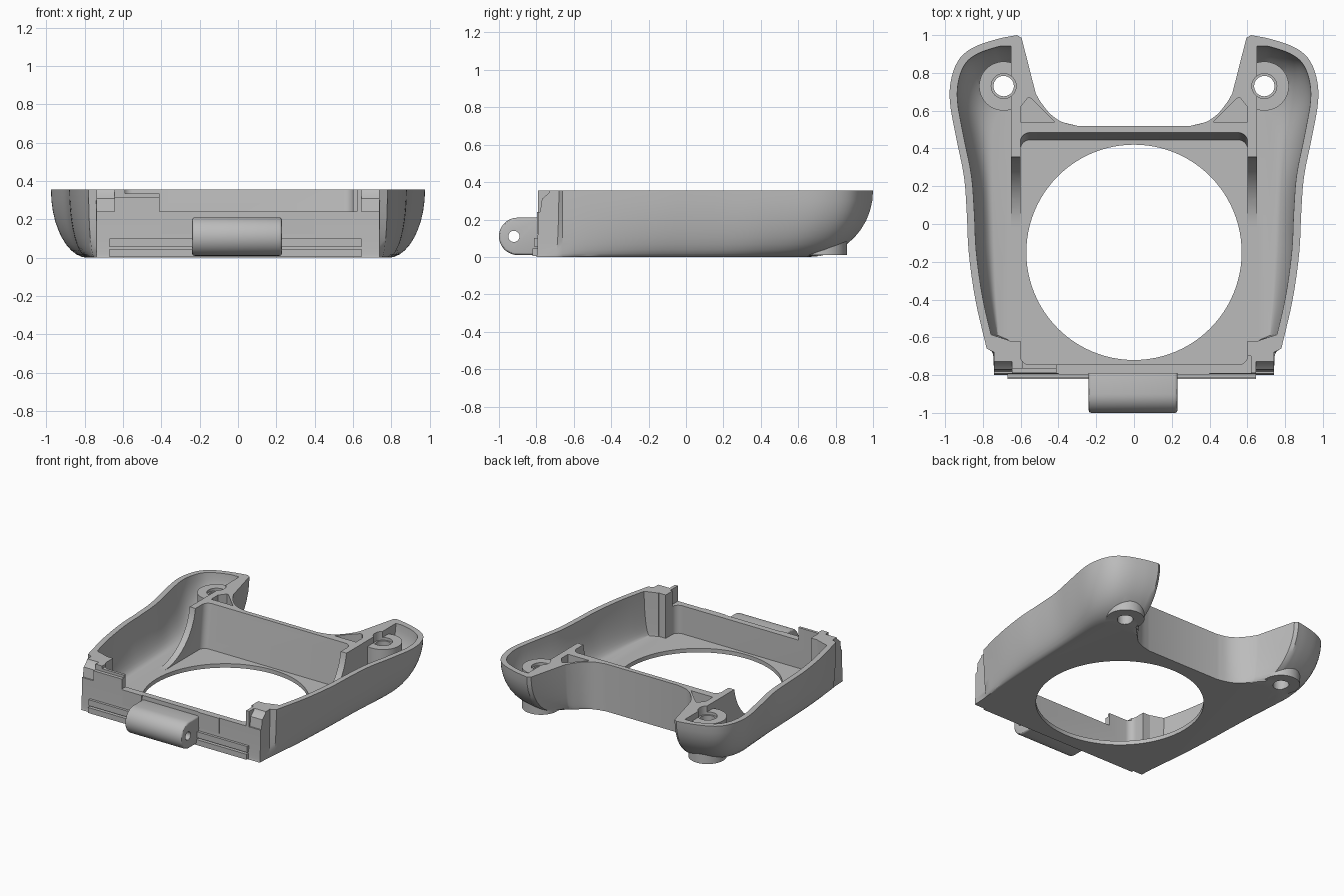
import bpy, bmesh, math
from mathutils import Vector as V

if "Cube" in bpy.data.objects:
    bpy.data.objects.remove(bpy.data.objects["Cube"])

H, FLOOR = 0.355, 0.03
grey = bpy.data.materials.new("plain grey")
grey.use_nodes = True
colour = (0.5, 0.5, 0.5, 1)
grey.diffuse_color = colour
grey.node_tree.nodes["Principled BSDF"].inputs["Base Color"].default_value = colour


def loft(name, rings):
    """Closed solid through rings of equal point count."""
    bm = bmesh.new()
    rows = [[bm.verts.new(p) for p in r] for r in rings]
    n = len(rows[0])
    for a, b in zip(rows, rows[1:]):
        for i in range(n):
            j = (i + 1) % n
            bm.faces.new((a[i], a[j], b[j], b[i]))
    bm.faces.new(rows[0])
    bm.faces.new(rows[-1])
    bmesh.ops.recalc_face_normals(bm, faces=bm.faces)
    me = bpy.data.meshes.new(name)
    bm.to_mesh(me)
    bm.free()
    me.materials.append(grey)
    ob = bpy.data.objects.new(name, me)
    bpy.context.collection.objects.link(ob)
    return ob


def prism_z(name, pts, z0, z1):
    return loft(name, [[(x, y, z) for x, y in pts] for z in (z0, z1)])


def prism_x(name, pts, x0, x1):
    return loft(name, [[(x, y, z) for y, z in pts] for x in (x0, x1)])


def box(name, x0, x1, y0, y1, z0, z1):
    return prism_z(name, [(x0, y0), (x1, y0), (x1, y1), (x0, y1)], z0, z1)


def arc(cx, cy, r, a0, a1, n):
    return [(cx + r * math.cos(math.radians(a0 + (a1 - a0) * i / n)),
             cy + r * math.sin(math.radians(a0 + (a1 - a0) * i / n))) for i in range(n + 1)]


def circle(cx, cy, r, n=48):
    return arc(cx, cy, r, 0, 360, n)[:-1]


def rounded(x, y0, y1, r):
    return (arc(x - r, y1 - r, r, 0, 90, 6) + arc(r - x, y1 - r, r, 90, 180, 6)
            + arc(r - x, y0 + r, r, 180, 270, 6) + arc(x - r, y0 + r, r, 270, 360, 6))


def smooth(pts, n=4):
    """Catmull-Rom curve through the points."""
    p = [V(q) for q in pts]
    p = [2 * p[0] - p[1]] + p + [2 * p[-1] - p[-2]]
    out = []
    for a, b, c, d in zip(p, p[1:], p[2:], p[3:]):
        for k in range(n):
            t = k / n
            out.append(0.5 * (2 * b + (c - a) * t + (2 * a - 5 * b + 4 * c - d) * t * t
                              + (3 * b - a - 3 * c + d) * t ** 3))
    return out + [p[-2]]


def inset(pts, d):
    out = []
    for i, p in enumerate(pts):
        t = (pts[min(i + 1, len(pts) - 1)] - pts[max(i - 1, 0)]).normalized()
        out.append(p + V((-t.y, t.x)) * d)
    return out


def bowl(name, top, bottom, z0, z1, steps=10):
    """Loft whose side wall follows a quarter ellipse."""
    rings = []
    for k in range(steps + 1):
        a = math.pi / 2 * k / steps
        s, z = math.sin(a), z0 + (z1 - z0) * (1 - math.cos(a))
        rings.append([(*(b + (t - b) * s), z) for t, b in zip(top, bottom)])
    return loft(name, rings)


def boolean(ob, tool, op="DIFFERENCE"):
    m = ob.modifiers.new("cut", "BOOLEAN")
    m.object, m.operation, m.solver = tool, op, "EXACT"
    bpy.context.view_layer.update()
    me = bpy.data.meshes.new_from_object(ob.evaluated_get(bpy.context.evaluated_depsgraph_get()))
    ob.modifiers.clear()
    ob.data = me
    bpy.data.objects.remove(tool)


# Outer shell: half outlines at the rim and at the underside
side_top = smooth([(.78, -.66), (.84, -.4), (.875, -.15), (.885, .05), (.9, .25), (.94, .45),
                   (.975, .65), (.965, .78), (.92, .88), (.84, .94), (.72, .98), (.62, 1)])
side_low = smooth([(.75, -.66), (.77, -.4), (.78, -.15), (.785, 0), (.79, .2), (.79, .38),
                   (.785, .5), (.77, .57), (.74, .62), (.7, .65), (.65, .66), (.6, .66)])
notch_top = smooth([(.52, .69), (.49, .64), (.44, .58), (.38, .54), (.3, .52)])
notch_low = smooth([(.52, .64), (.49, .62), (.44, .57), (.38, .54), (.3, .52)])
half_top = [V((.74, -.79)), V((.74, -.68))] + side_top + [V((.595, .985))] + notch_top
half_low = [V((.74, -.80)), V((.745, -.70))] + side_low + [V((.57, .655))] + notch_low


def both(half):
    return half + [V((-p.x, p.y)) for p in reversed(half)]


body = bowl("shell_body", both(half_top), both(half_low), 0, H)

# Hollow wells between the shell and the inner walls
well_top, well_low = [], []
for src, dst in ((side_top[:-4], well_top), (side_low[:-4], well_low)):
    for i, p in enumerate(inset(src, .04)):
        if i > 0:
            dst.append(V((max(p.x, .66), max(p.y, -.62 + i * .001))))
    dst += [V((.65, dst[-1].y)), V((.65, -.62))]
for s in (1, -1):
    flip = lambda pts: [V((s * p.x, p.y)) for p in pts]
    boolean(body, bowl("well", flip(well_top), flip(well_low), FLOOR, H + .002))

# Central bay with a slightly sloping back wall
boolean(body, loft("bay", [[(x, y, z) for x, y in rounded(.602, -.745, yb, .05)]
                           for yb, z in ((.445, FLOOR), (.485, H + .01))]))

# Sweeping arc in each inner wall, screw posts and corner pockets
sweep = [(-.62, .4), (-.62, FLOOR)] + arc(-.02, FLOOR + .38, .38, 270, 353, 16)
for s in (1, -1):
    boolean(body, prism_x("sweep", sweep, s * .59, s * .66))
    pocket = [(.42, .54), (.6, .54), (.6, .62), (.56, .67), (.545, .665)]
    boolean(body, prism_z("pocket", [(s * x, y) for x, y in pocket], .25, .4))
    boolean(body, prism_z("post", circle(s * .69, .73, .13), .01, .31), "UNION")
    boolean(body, prism_z("post_hole", circle(s * .69, .73, .054, 32), -.1, .4))
    boolean(body, prism_z("post_sink", circle(s * .69, .73, .066, 32), .29, .4))
    # sloping front of the corner column
    slope = [(-.72, .37), (-.735, .34), (-.77, .31), (-.78, .24), (-.9, .24), (-.9, .37)]
    boolean(body, prism_x("slope", slope, s * .645, s * .8))

# Round opening and the stepped front wall
boolean(body, prism_z("opening", circle(0, -.15, .57, 96), -.1, .2))
boolean(body, box("front_gap", -.41, .62, -.9, -.70, .24, .5))
boolean(body, box("front_step", -.59, -.41, -.9, -.70, .335, .5))
boolean(body, box("panel_step", -.67, -.41, -.9, -.765, .315, .5))

# Rails and plates along the front
parts = [body,
         box("lower_rail", -.67, .645, -.82, -.78, .004, .045),
         box("upper_rail", -.67, .645, -.812, -.78, .055, .1)]
for name, x0, x1 in (("right_plate", -.4, -.24), ("left_plate", .23, .4)):
    parts.append(box(name, x0, x1, -.797, -.75, .125, .24))

# Hinge lug with a pin hole
profile = [(-.78, .21)] + arc(-.9, .11, .1, 90, 270, 20) + [(-.78, .01)]
lug = prism_x("hinge_lug", profile, -.24, .23)
bev = lug.modifiers.new("soft_edges", "BEVEL")
bev.width, bev.segments, bev.limit_method = .014, 3, "ANGLE"
bev.angle_limit = math.radians(40)
boolean(lug, prism_x("pin_hole", circle(-.92, .11, .03, 24), -.4, .4))
parts.append(lug)

# Smooth shading with sharp edges kept
bpy.ops.object.select_all(action="DESELECT")
for ob in parts:
    ob.select_set(True)
bpy.context.view_layer.objects.active = body
bpy.ops.object.shade_smooth_by_angle(angle=math.radians(30))
